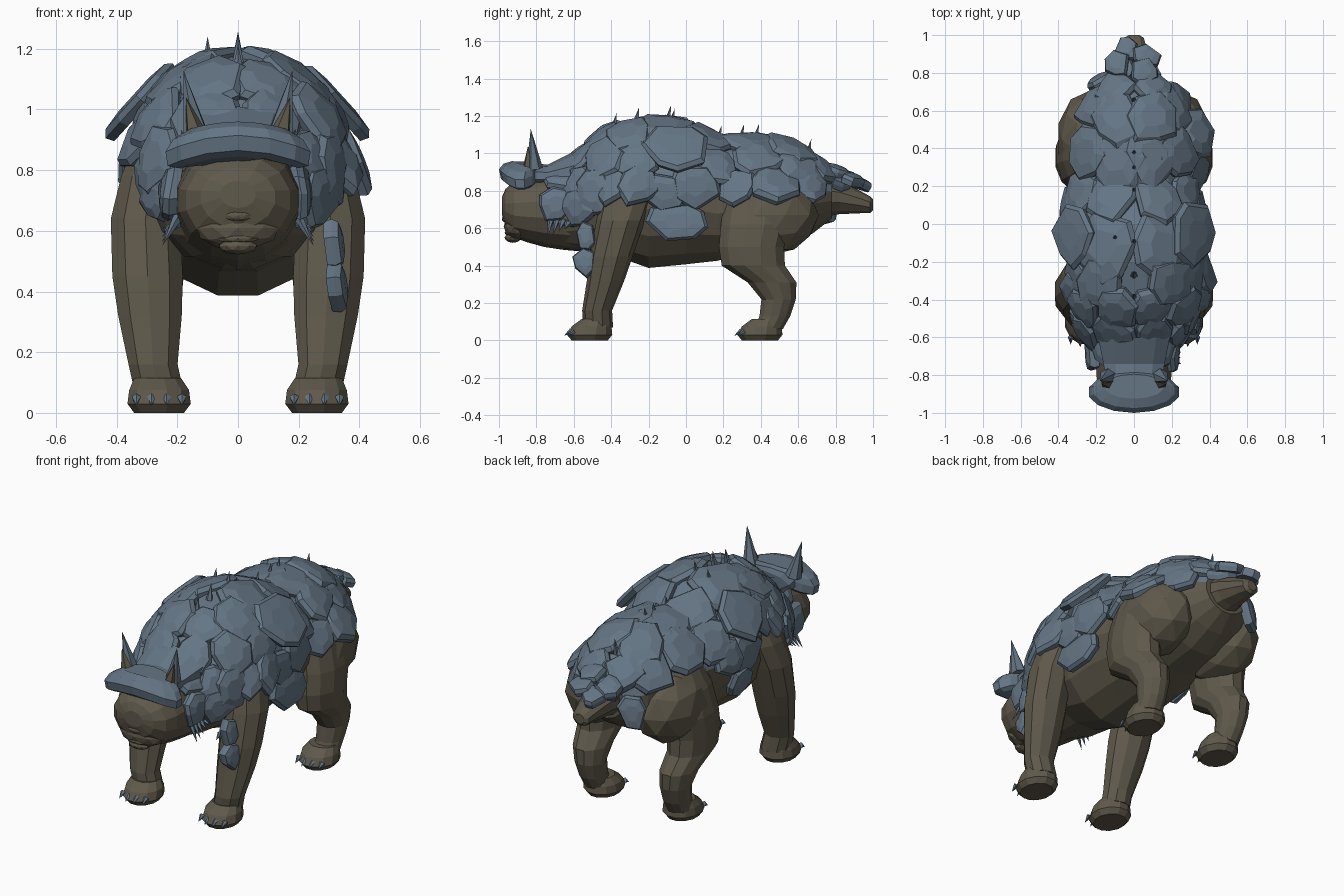
import bpy, bmesh, math, random
from math import sin, cos, pi
from mathutils import Vector, Matrix
from mathutils.bvhtree import BVHTree

random.seed(4)
cube = bpy.data.objects.get("Cube")
if cube:
    bpy.data.objects.remove(cube, do_unlink=True)


def material(name, colour):
    m = bpy.data.materials.new(name)
    m.use_nodes = True
    m.diffuse_color = (*colour, 1)
    m.node_tree.nodes["Principled BSDF"].inputs["Base Color"].default_value = (*colour, 1)
    return m


hide = material("brown_hide", (0.115, 0.1, 0.07))
slate = material("slate_armour", (0.13, 0.18, 0.235))
skin_verts, skin_faces = [], []


def finish(name, bm, *mats):
    bmesh.ops.recalc_face_normals(bm, faces=bm.faces)
    mesh = bpy.data.meshes.new(name)
    bm.to_mesh(mesh)
    bm.free()
    obj = bpy.data.objects.new(name, mesh)
    bpy.context.collection.objects.link(obj)
    for m in mats:
        mesh.materials.append(m)
    return obj


def add_skin(bm):
    """Remember a body part so that armour can be wrapped over it."""
    bmesh.ops.recalc_face_normals(bm, faces=bm.faces)
    bm.verts.index_update()
    base = len(skin_verts)
    skin_verts.extend(v.co.copy() for v in bm.verts)
    skin_faces.extend([base + v.index for v in f.verts] for f in bm.faces)


def loft(name, rings, upright, mat, sides=12, side=1, bend=0, skin=True):
    """Skin elliptical rings (x, y, z, width radius, depth radius)."""
    bm = bmesh.new()
    loops = []
    for x, y, z, a, b in rings:
        loop = []
        for i in range(sides):
            t = 2 * pi * (i + 0.5) / sides
            p = Vector((x + a * cos(t), y, z))
            p += Vector((0, b * sin(t), 0)) if upright else Vector((0, 0, b * sin(t)))
            p.z -= bend * p.x ** 2
            p.x *= side
            loop.append(bm.verts.new(p))
        loops.append(loop)
    for lower, upper in zip(loops, loops[1:]):
        for i in range(sides):
            j = (i + 1) % sides
            bm.faces.new((lower[i], lower[j], upper[j], upper[i]))
    bm.faces.new(loops[0])
    bm.faces.new(loops[-1])
    if skin:
        add_skin(bm)
    return finish(name, bm, mat)


def spike(name, base, tip, radius, mat=slate, sides=5):
    base, tip = Vector(base), Vector(tip)
    axis = tip - base
    turn = axis.to_track_quat('Z', 'Y').to_matrix().to_4x4()
    bm = bmesh.new()
    bmesh.ops.create_cone(bm, cap_ends=True, segments=sides, radius1=radius, radius2=0,
                          depth=axis.length,
                          matrix=Matrix.Translation((base + tip) / 2) @ turn)
    return finish(name, bm, mat)


def blob(name, centre, size):
    bm = bmesh.new()
    bmesh.ops.create_icosphere(bm, subdivisions=2, radius=1,
                               matrix=Matrix.Translation(centre) @ Matrix.Diagonal((*size, 1)))
    add_skin(bm)
    return finish(name, bm, hide)


# Torso, coloured as armour underlay above a height line
torso = loft("torso", [
    (0, -.66, .70, .20, .21), (0, -.55, .74, .27, .27), (0, -.42, .79, .32, .33),
    (0, -.2, .78, .35, .40), (0, 0, .78, .35, .38), (0, .17, .74, .33, .32),
    (0, .36, .77, .32, .30), (0, .55, .77, .29, .27), (0, .68, .77, .23, .20),
    (0, .78, .77, .14, .12)], False, hide, 16)
torso.data.materials.append(slate)
for f in torso.data.polygons:
    f.material_index = int(f.center.z > .8)

# Neck, rounded head and tail
loft("head", [
    (0, -.985, .72, .06, .045), (0, -.965, .71, .125, .10), (0, -.92, .70, .175, .15),
    (0, -.85, .70, .2, .175), (0, -.76, .70, .205, .20), (0, -.66, .70, .21, .215),
    (0, -.5, .70, .23, .23)], False, hide, 14)
blob("muzzle", (0, -.9, .61), (.14, .075, .075))
blob("nose", (0, -.965, .65), (.05, .02, .02))
blob("upper_lip", (0, -.94, .575), (.075, .03, .018))
blob("chin", (0, -.925, .55), (.065, .045, .028))
loft("tail", [(0, .68, .77, .15, .12), (0, .82, .765, .1, .09), (0, .93, .74, .07, .06),
              (0, .985, .725, .055, .045), (0, 1, .725, .03, .03)], False, hide, 10)

# Legs, haunches, feet and claws
for s, word in ((1, "left"), (-1, "right")):
    loft(word + "_front_leg", [
        (.26, -.47, .07, .085, .08), (.28, -.475, .16, .085, .08), (.29, -.43, .32, .11, .1),
        (.298, -.40, .45, .122, .115), (.305, -.35, .64, .12, .13), (.29, -.31, .78, .1, .14),
        (.26, -.28, .92, .07, .10)], True, hide, 10, s)
    loft(word + "_hind_leg", [
        (.27, .44, .06, .075, .08), (.275, .475, .13, .075, .085), (.28, .495, .22, .085, .095),
        (.285, .46, .31, .10, .135), (.295, .36, .40, .115, .175), (.295, .35, .50, .125, .18),
        (.29, .37, .62, .125, .19), (.27, .38, .76, .11, .18), (.23, .38, .90, .08, .12)],
        True, hide, 12, s)
    blob(word + "_haunch", (s * .225, .45, .67), (.185, .26, .215))
    for label, y in (("_front_foot", -.515), ("_hind_foot", .395)):
        loft(word + label, [
            (.26, y, 0, .085, .10), (.26, y, .03, .108, .125), (.26, y + .01, .075, .102, .11),
            (.265, y + .03, .115, .08, .075)], True, hide, 12, s)
        for k in range(4):
            x = s * (.26 + (k - 1.5) * .05)
            front = y - .105 + abs(k - 1.5) * .015
            spike(word + "_claw", (x, front, .05), (x, front - .04, .025), .016)

# Armour plates, wrapped over the hide or hung free with a given facing
surface = BVHTree.FromPolygons(skin_verts, skin_faces)


def plate(name, place, size, sides=7, facing=None, stretch=1.0):
    centre = Vector(place)
    if facing:
        normal = Vector(facing).normalized()
    else:
        guess = centre
        centre, normal, _, _ = surface.find_nearest(guess)
        out = guess - centre
        if out.length > .02 and out.dot(normal) > 0:
            normal = (normal + out.normalized()).normalized()
    down = Vector((0, 0, -1)) if abs(normal.z) < .9 else Vector((0, 1, 0))
    u = down.cross(normal).normalized()
    v = normal.cross(u)
    lift = random.uniform(.004, .022)
    spin = random.random()
    outline = [(2 * pi * (i + spin + random.uniform(-.28, .28)) / sides,
                size * random.uniform(.88, 1.18)) for i in range(sides)]
    bm = bmesh.new()
    rings = []
    for scale, height in ((.93, -.022), (1, .006), (.88, .026), (.45, .034)):
        ring = []
        for t, r in outline:
            p = centre + (u * cos(t) + v * sin(t) * stretch) * r * scale
            if not facing:
                near, _, _, _ = surface.find_nearest(p)
                p = p.lerp(near, .65)
            ring.append(bm.verts.new(p + normal * (height + lift)))
        rings.append(ring)
    for a, b in zip(rings, rings[1:]):
        for i in range(sides):
            j = (i + 1) % sides
            bm.faces.new((a[i], a[j], b[j], b[i]))
    bm.faces.new(rings[0])
    bm.faces.new(rings[-1])
    return finish(name, bm, slate)


paired = [
    (.17, -.12, 1.17, .2), (.2, -.32, 1.12, .15), (.34, -.28, .98, .13),
    (.1, -.45, 1.1, .13), (.28, -.45, .98, .13), (.11, -.58, .98, .12), (.27, -.58, .84, .12),
    (.15, -.66, .87, .1), (.23, -.69, .73, .1), (.26, -.57, .71, .1), (.12, .14, 1.07, .15),
    (.3, .17, .95, .13), (.1, .36, 1.07, .18), (.26, .38, 1.0, .15), (.09, .56, 1.04, .16),
    (.2, .62, .93, .14), (.1, .72, .92, .12), (.07, .82, .86, .08)]
for s in (1, -1):
    for x, y, z, size in paired:
        plate("back_plate", (s * x, y, z), size)
    # Broad shoulder plates that stand out like eaves
    plate("shoulder_plate", (s * .3, -.06, 1.015), .165, 7, (s * .74, 0, .67), 1.0)
left_flank = [
    (.4, -.25, .84, .12), (.36, -.52, .8, .13), (.37, .05, .83, .13), (.34, -.4, .83, .11),
    (.38, .26, .84, .11), (.37, .5, .9, .15), (.27, .68, .83, .1), (.37, -.12, .8, .12)]
right_flank = [(-.36, -.05, .82, .14), (-.36, .1, .84, .11), (-.36, -.02, .64, .1),
               (-.35, -.36, .92, .1), (-.3, -.56, .8, .12)]
for x, y, z, size in left_flank + right_flank:
    plate("flank_plate", (x, y, z), size)
for x, y, z in ((.05, .8, .885), (-.09, .84, .865), (.06, .88, .84), (-.04, .92, .82)):
    plate("tail_plate", (x, y, z), .075, 6, (x * 3, .35, 1))
for x, y, z in ((.3, -.53, .55), (.315, -.54, .415)):
    plate("hanging_plate", (x, y, z), .062, 6, (1, -.15, .1), 1.3)
plate("belly_skirt", (.35, -.04, .63), .175, 7, (1, 0, .15), .6)
plate("rump_skirt", (-.17, .75, .72), .075, 6, (-.6, 1, .15), 1.4)

# Brow guard, crown and horned ears
loft("brow_guard", [
    (0, -.88, .845, .205, .08), (0, -.885, .865, .238, .105), (0, -.89, .915, .245, .11),
    (0, -.88, .945, .22, .095), (0, -.86, .96, .16, .065)], True, slate, 14, 1, .95, False)
loft("crown", [(0, -.85, .88, .15, .07), (0, -.74, .88, .17, .06), (0, -.6, .9, .2, .11)],
     False, slate, 10, 1, 0, False)
for s in (1, -1):
    spike("ear", (s * .14, -.81, .92), (s * .18, -.83, 1.13), .045, slate, 6)
    spike("inner_ear", (s * .14, -.84, .92), (s * .172, -.845, 1.04), .036, hide, 5)
    # Ragged tufts beside the throat
    for k in range(5):
        y = -.72 + k * .03
        spike("throat_tuft", (s * .19, y, .66 - k * .01), (s * .25, y - .02, .55 + k * .015), .02)

# Small spikes along the spine
for x, y in ((0, -.39), (0, -.27), (-.1, -.08), (0, -.1), (0, .17), (0, .29), (0, .37), (0, .65)):
    root, _, _, _ = surface.ray_cast(Vector((x, y, 2)), Vector((0, 0, -1)))
    spike("spine_spike", root, root + Vector((0, .02, .095)), .02)
